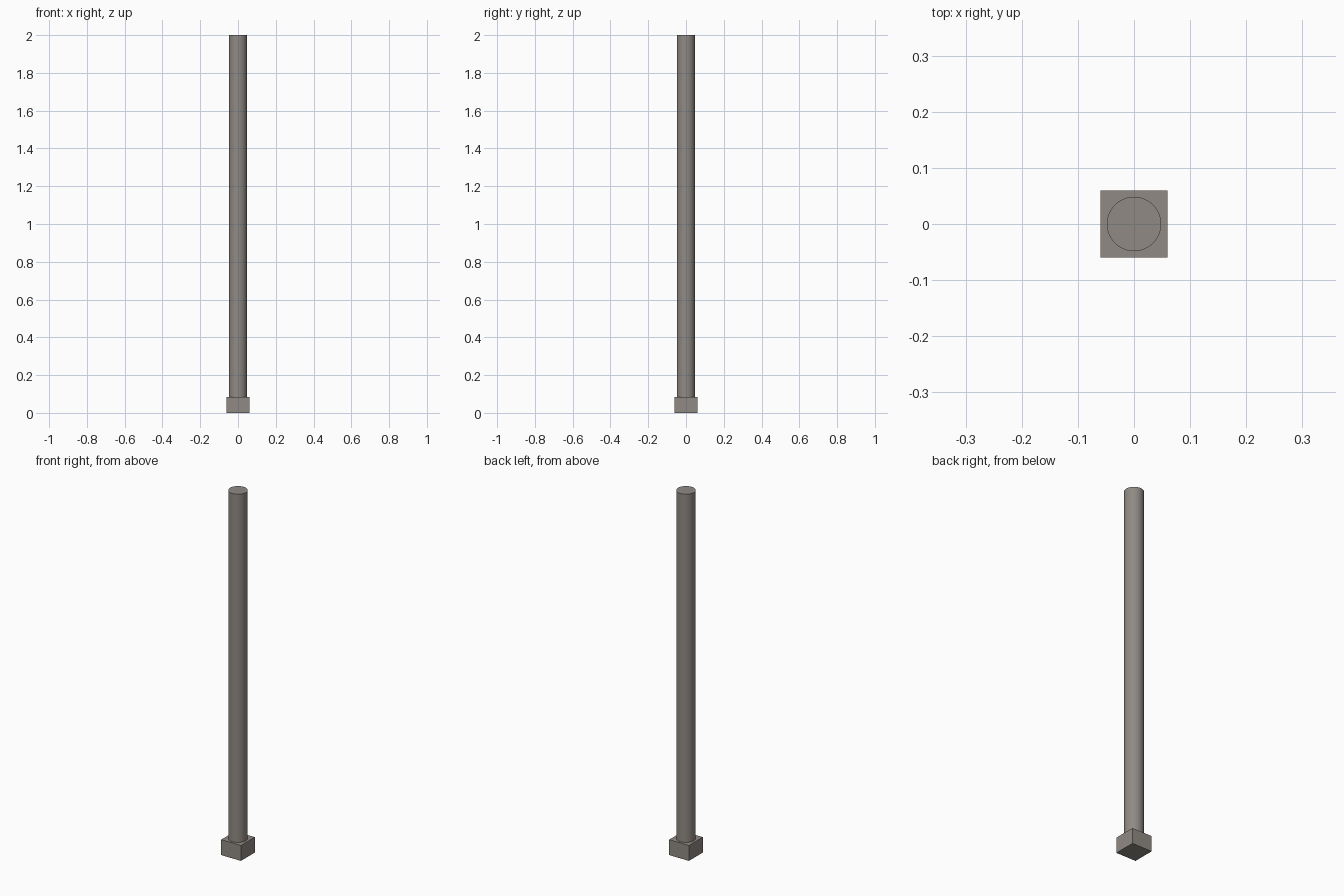
import bpy

if "Cube" in bpy.data.objects:
    bpy.data.objects.remove(bpy.data.objects["Cube"])

HEAD_WIDTH = 0.12
HEAD_HEIGHT = 0.085
SHAFT_RADIUS = 0.0485
TOTAL_HEIGHT = 2.0

# Dark warm grey metal
metal = bpy.data.materials.new("dark_metal")
metal.diffuse_color = (0.28, 0.255, 0.23, 1)
metal.use_nodes = True
metal.node_tree.nodes["Principled BSDF"].inputs["Base Color"].default_value = metal.diffuse_color

# Square block at the foot
bpy.ops.mesh.primitive_cube_add(size=1, location=(0, 0, HEAD_HEIGHT / 2))
base = bpy.context.object
base.name = "square_base"
base.scale = (HEAD_WIDTH, HEAD_WIDTH, HEAD_HEIGHT)
bpy.ops.object.transform_apply(location=False, rotation=False, scale=True)
base.data.materials.append(metal)

# Long round shaft standing on the block
length = TOTAL_HEIGHT - HEAD_HEIGHT
bpy.ops.mesh.primitive_cylinder_add(
    vertices=32, radius=SHAFT_RADIUS, depth=length,
    location=(0, 0, HEAD_HEIGHT + length / 2))
shaft = bpy.context.object
shaft.name = "round_shaft"
shaft.data.materials.append(metal)
bpy.ops.object.shade_smooth_by_angle()
